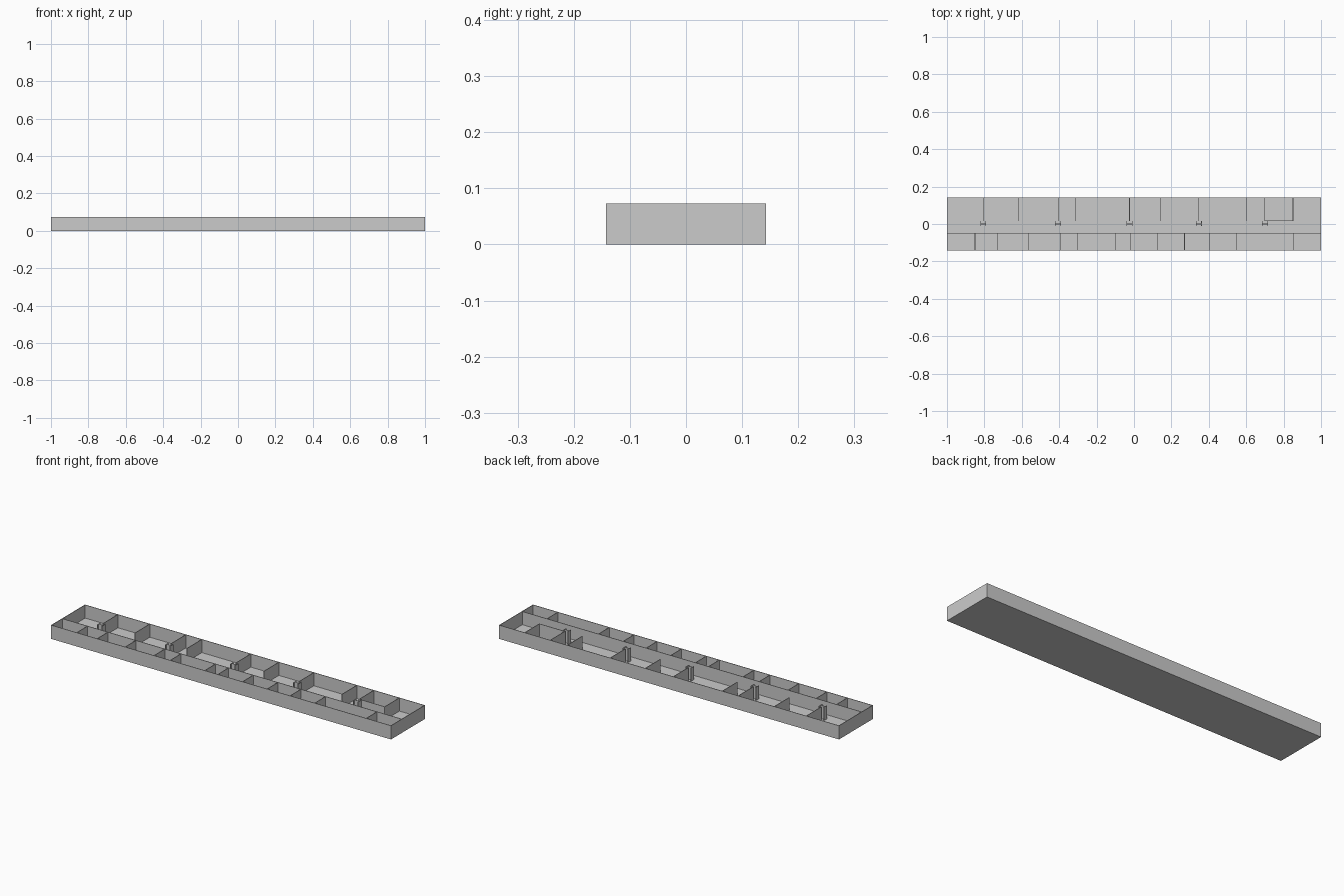
import bpy, bmesh
from mathutils import Matrix, Vector

if "Cube" in bpy.data.objects:
    bpy.data.objects.remove(bpy.data.objects["Cube"])

W, D, H = 1.0, 0.143, 0.073   # half length, half depth, height
T = 0.003                     # wall thickness
FRONT_Y, BACK_Y = -0.05, 0.015  # edges of the corridor


def boxes(name, items):
    """One object from (x0, x1, y0, y1, z0, z1) boxes."""
    bm = bmesh.new()
    for x0, x1, y0, y1, z0, z1 in items:
        m = Matrix.Translation(((x0 + x1) / 2, (y0 + y1) / 2, (z0 + z1) / 2))
        bmesh.ops.create_cube(bm, size=1, matrix=m @ Matrix.Diagonal((x1 - x0, y1 - y0, z1 - z0, 1)))
    me = bpy.data.meshes.new(name)
    bm.to_mesh(me)
    bm.free()
    ob = bpy.data.objects.new(name, me)
    bpy.context.collection.objects.link(ob)
    return ob


def wall_x(x0, x1, y):
    return (x0, x1, y - T / 2, y + T / 2, T, H)


def wall_y(x, y0, y1):
    return (x - T / 2, x + T / 2, y0, y1, T, H)


# Floor slab
boxes("floor", [(-W, W, -D, D, 0, T)])

# Outer walls
boxes("outer_walls", [
    (-W, W, -D, -D + T, T, H), (-W, W, D - T, D, T, H),
    (-W, -W + T, -D + T, D - T, T, H), (W - T, W, -D + T, D - T, T, H)])

# Long wall along the front rooms
boxes("corridor_wall", [wall_x(-W + T, W - T, FRONT_Y)])

# Front room partitions
front = [-0.85, -0.73, -0.565, -0.395, -0.30, -0.097, -0.02, 0.125, 0.27, 0.405, 0.55, 0.853]
boxes("front_partitions", [wall_y(x, -D + T, FRONT_Y - T / 2) for x in front])

# Back room partitions
back = [-0.806, -0.618, -0.406, -0.312, -0.024, 0.141, 0.347, 0.6, 0.70, 0.85]
boxes("back_partitions", [wall_y(x, BACK_Y, D - T) for x in back])

# Wall closing the small back room
boxes("small_room_wall", [wall_x(0.70, 0.85, BACK_Y + T)])

# Hollow columns at every bay
cols = []
for x in (-0.806, -0.406, -0.024, 0.347, 0.70):
    cols += [wall_y(x + s * 0.014, -0.012, BACK_Y) for s in (-1, 1)]
    cols.append(wall_x(x - 0.014, x + 0.014, 0.0))
boxes("columns", cols)
